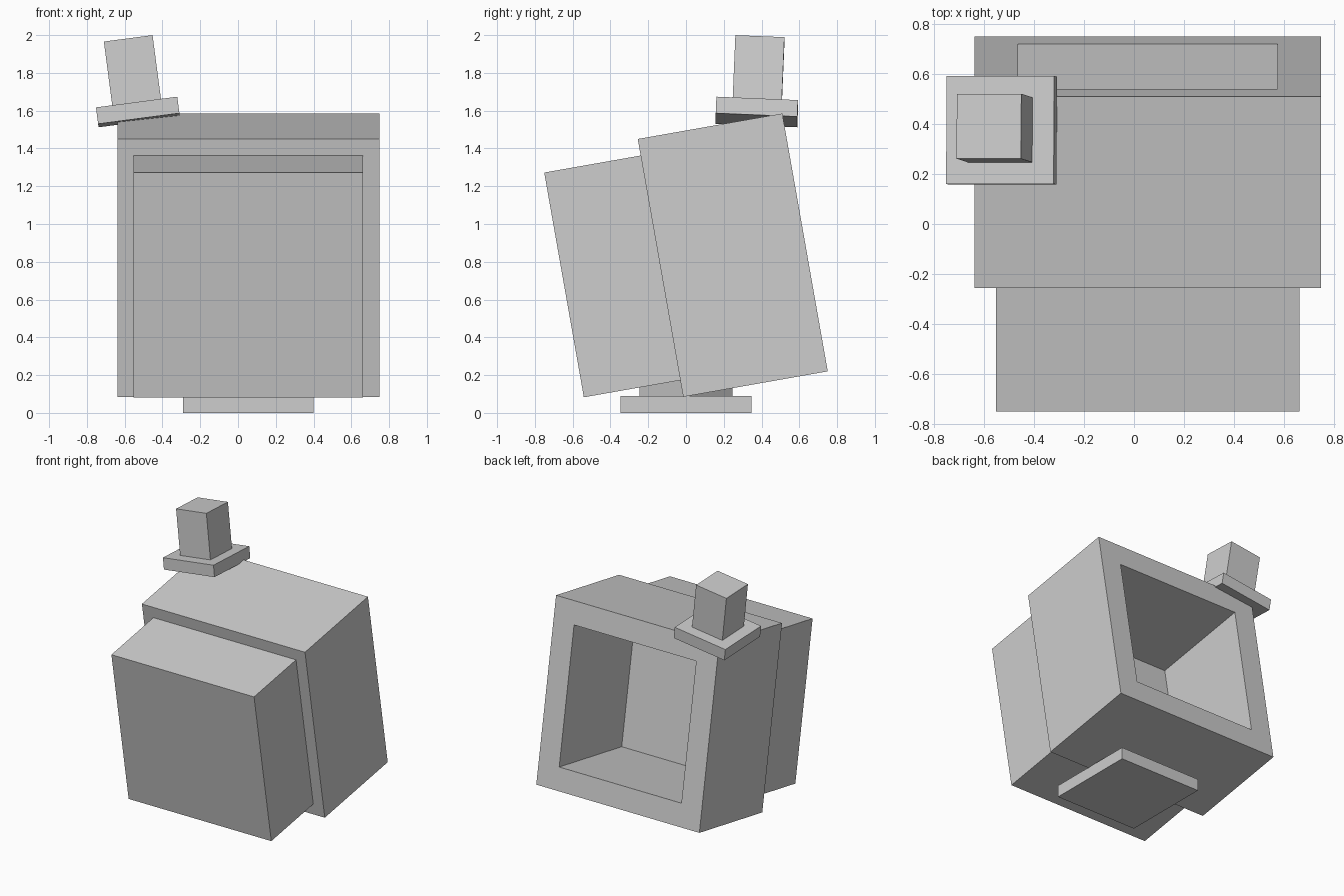
import bpy, bmesh
from math import radians, copysign
from mathutils import Matrix, Vector

if "Cube" in bpy.data.objects:
    bpy.data.objects.remove(bpy.data.objects["Cube"])

GREY = (0.61, 0.61, 0.61, 1)
grey = bpy.data.materials.new("plain grey")
grey.use_nodes = True
grey.diffuse_color = GREY
grey.node_tree.nodes["Principled BSDF"].inputs["Base Color"].default_value = GREY


def finish(name, bm, frame):
    """Turn a bmesh into a named object placed by the given frame."""
    mesh = bpy.data.meshes.new(name)
    bm.to_mesh(mesh)
    bm.free()
    mesh.materials.append(grey)
    obj = bpy.data.objects.new(name, mesh)
    obj.matrix_world = frame
    bpy.context.collection.objects.link(obj)


def box(size, centre=(0, 0, 0)):
    bm = bmesh.new()
    bmesh.ops.create_cube(bm, size=1, matrix=Matrix.Translation(centre) @ Matrix.Diagonal((*size, 1)))
    return bm


MID = 0.055
DEPTH = 0.777
OPENING = 0.52  # half the width of the square opening

# Casing, leaning back, with a deep square opening in its rear face
lean = Matrix.Translation((MID, 0.2475, 0.835)) @ Matrix.Rotation(radians(10), 4, "X")
bm = box((1.388, DEPTH, 1.386))
bm.normal_update()
rear = max(bm.faces, key=lambda f: f.normal.y)
bmesh.ops.inset_individual(bm, faces=[rear], thickness=0.1)
for v in rear.verts:
    v.co.x = copysign(OPENING, v.co.x)
    v.co.z = copysign(OPENING, v.co.z)
floor = bmesh.ops.extrude_discrete_faces(bm, faces=[rear])["faces"][0]
bmesh.ops.translate(bm, verts=floor.verts, vec=Vector((0, 0.005 - DEPTH, 0)))
finish("casing", bm, lean)

# Front block, sharing the lean
finish("front_block", box((1.214, 0.519, 1.208), (0, -0.6475, 0)), lean)

# Stand: square foot and a diamond-shaped neck
stand = Matrix.Translation((MID, 0, 0))
finish("foot", box((0.69, 0.695, 0.09), (0, 0, 0.045)), stand)
bm = bmesh.new()
bmesh.ops.create_cone(bm, cap_ends=True, segments=4, radius1=0.245, radius2=0.245,
                      depth=0.14, matrix=Matrix.Translation((0, 0, 0.14)))
finish("neck", bm, stand)

# Hat, perched at an angle on the top corner
perch = (Matrix.Translation((-0.53, 0.375, 1.593))
         @ Matrix.Rotation(radians(-7.5), 4, "Y") @ Matrix.Rotation(radians(-2.4), 4, "X"))
finish("hat_brim", box((0.434, 0.432, 0.088)), perch)
finish("hat_crown", box((0.26, 0.26, 0.345), (0, 0, 0.2155)), perch)
